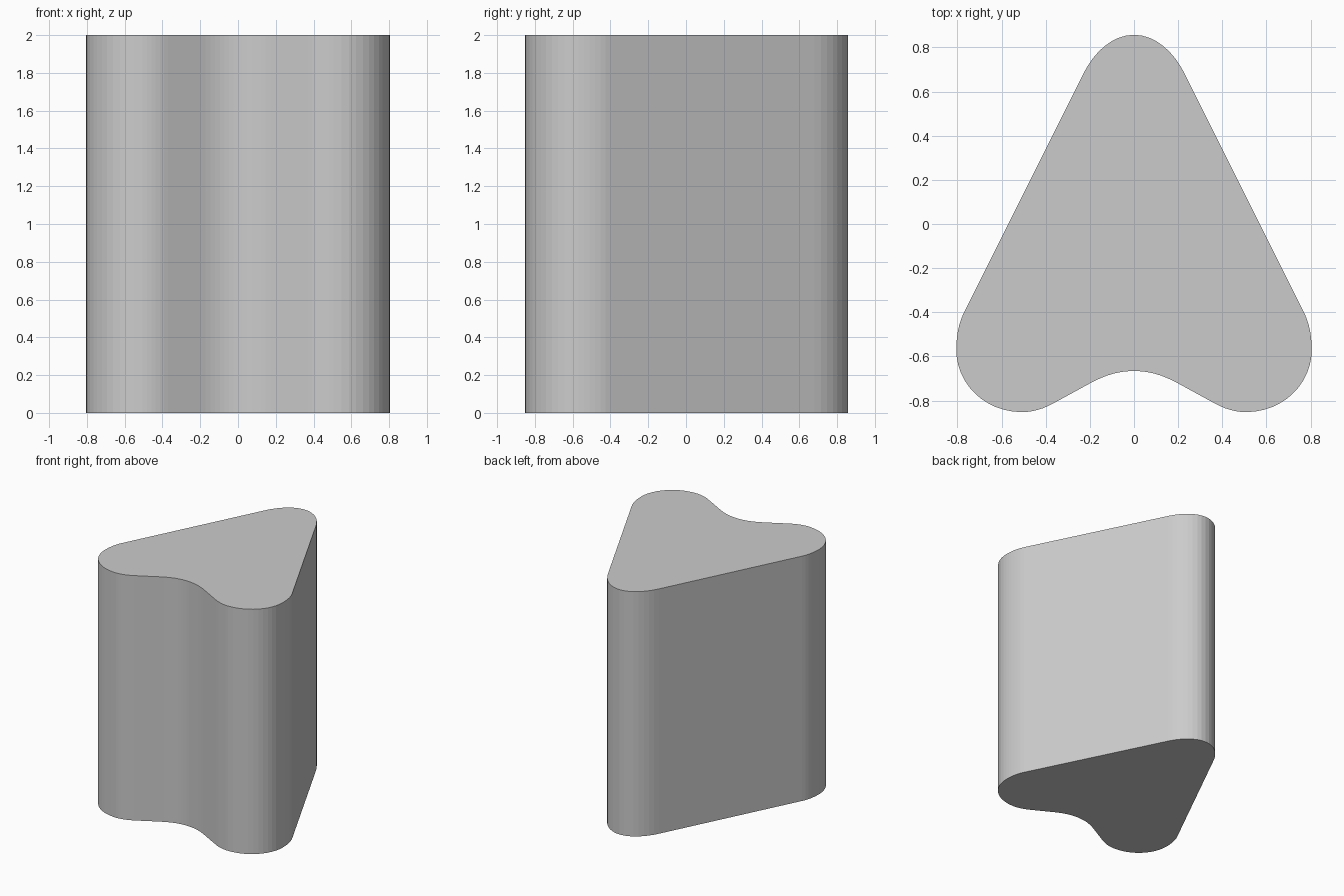
import bpy, bmesh
from mathutils import Vector
from mathutils.geometry import interpolate_bezier

if "Cube" in bpy.data.objects:
    bpy.data.objects.remove(bpy.data.objects["Cube"])

# Right half of the outline: start, handle, handle, end of each rounded piece
# (straight flanks fall between consecutive pieces)
arcs = [
    ((0, .857), (.10, .857), (.183, .775), (.23, .68), 8),        # tip
    ((.77, -.40), (.795, -.45), (.805, -.51), (.805, -.57), 6),   # outer corner
    ((.805, -.57), (.805, -.72), (.68, -.852), (.505, -.852), 12),
    ((.505, -.852), (.46, -.852), (.41, -.837), (.37, -.815), 6),
    ((.20, -.722), (.125, -.681), (.065, -.666), (0, -.666), 8),  # notch
]
half = []
for a, b, c, d, n in arcs:
    for p in interpolate_bezier(*(Vector(q) for q in (a, b, c, d)), n + 1):
        if not half or (half[-1] - p.to_2d()).length > 1e-4:
            half.append(p.to_2d())

# Mirror to the left half, skipping the two points on the centre line
outline = half + [Vector((-p.x, p.y)) for p in reversed(half[1:-1])]

# Extrude the outline into a solid block
bm = bmesh.new()
face = bm.faces.new([bm.verts.new((p.x, p.y, 0)) for p in outline])
top = bmesh.ops.extrude_face_region(bm, geom=[face], use_keep_orig=True)
bmesh.ops.translate(bm, vec=(0, 0, 2),
                    verts=[v for v in top["geom"] if isinstance(v, bmesh.types.BMVert)])
bmesh.ops.recalc_face_normals(bm, faces=bm.faces)
mesh = bpy.data.meshes.new("rounded_arrowhead_block")
bm.to_mesh(mesh)
bm.free()
bpy.context.collection.objects.link(bpy.data.objects.new("rounded_arrowhead_block", mesh))
